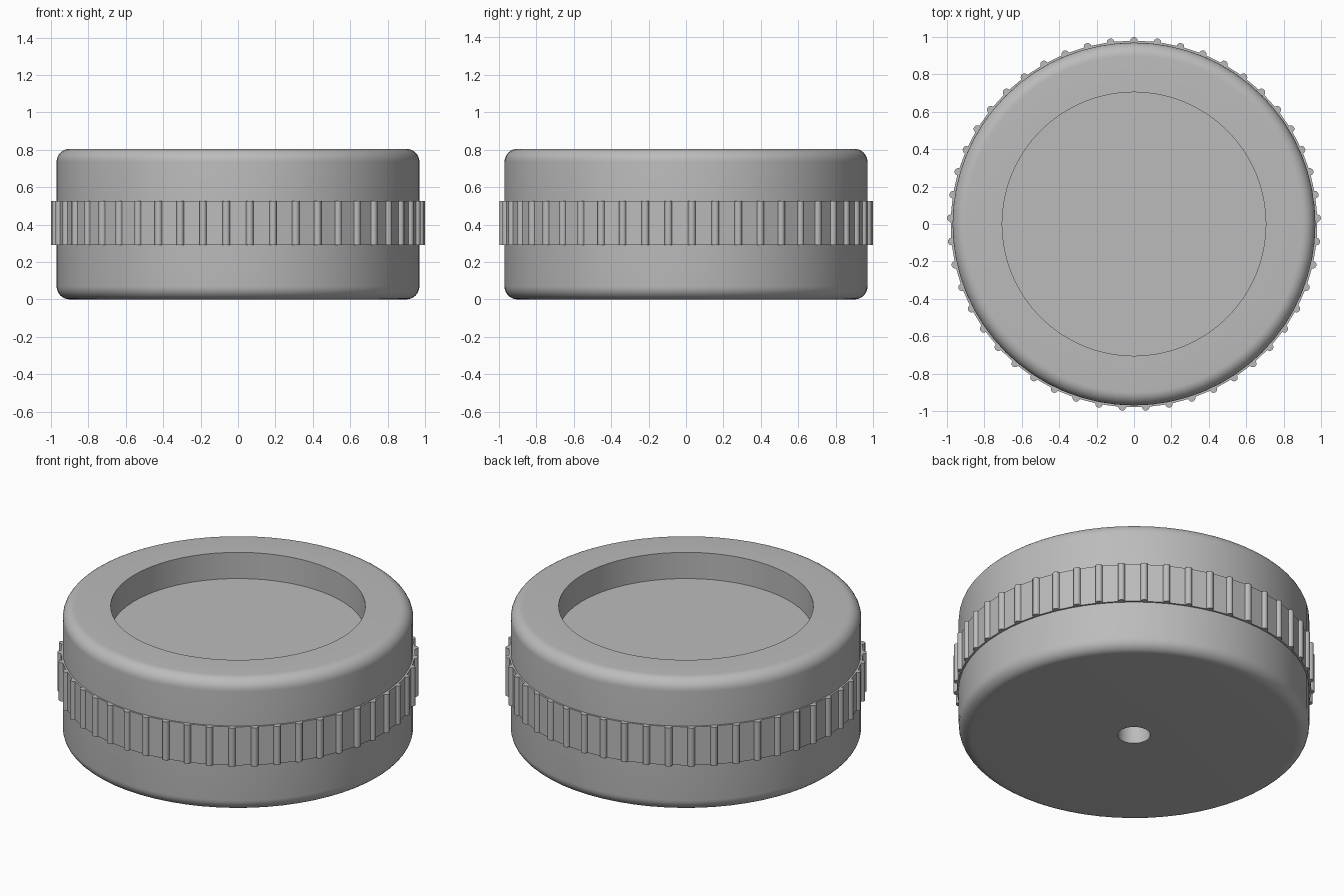
import bpy, bmesh, math

cube = bpy.data.objects.get("Cube")
if cube:
    bpy.data.objects.remove(cube, do_unlink=True)

grey = bpy.data.materials.new("plain grey")
grey.use_nodes = True
GREY = (0.5, 0.5, 0.5, 1)
grey.diffuse_color = GREY
grey.node_tree.nodes["Principled BSDF"].inputs["Base Color"].default_value = GREY


def finish(bm, name, angle):
    bmesh.ops.recalc_face_normals(bm, faces=bm.faces)
    mesh = bpy.data.meshes.new(name)
    bm.to_mesh(mesh)
    bm.free()
    mesh.materials.append(grey)
    obj = bpy.data.objects.new(name, mesh)
    bpy.context.collection.objects.link(obj)
    bpy.ops.object.select_all(action="DESELECT")
    obj.select_set(True)
    bpy.context.view_layer.objects.active = obj
    bpy.ops.object.shade_smooth_by_angle(angle=math.radians(angle))
    return obj


def corner(r, z, size, start):
    """Quarter-circle of profile points around (r, z)."""
    angles = [math.radians(start + 90 * i / 8) for i in range(9)]
    return [(r + size * math.cos(a), z + size * math.sin(a)) for a in angles]


# Body: one lathed profile with rounded rims, a dished top and a blind hole below
RADIUS, HEIGHT, ROUND = 0.97, 0.805, 0.07
HOLE, DISH = 0.09, 0.705
profile = [(0, 0.3), (HOLE, 0.3), (HOLE, 0)]
profile += corner(RADIUS - ROUND, ROUND, ROUND, -90)
profile += corner(RADIUS - ROUND, HEIGHT - ROUND, ROUND, 0)
profile += [(DISH, HEIGHT), (DISH, HEIGHT - 0.16), (0, HEIGHT - 0.16)]

bm = bmesh.new()
verts = [bm.verts.new((r, 0, z)) for r, z in profile]
edges = [bm.edges.new(pair) for pair in zip(verts, verts[1:])]
bmesh.ops.spin(bm, geom=verts + edges, cent=(0, 0, 0), axis=(0, 0, 1),
               angle=math.tau, steps=64, use_merge=True)
bmesh.ops.remove_doubles(bm, verts=bm.verts, dist=0.0001)
finish(bm, "body", 30)

# Grip band: ring whose outline carries evenly spaced rounded ribs
RIBS, BAND, RIB = 49, 0.98, 0.02
LOW, HIGH = 0.29, 0.525
outline = []
for i in range(RIBS):
    mid = math.pi / 2 + math.tau * i / RIBS
    for k in range(7):
        a = math.pi * k / 6
        r = BAND + RIB * math.sin(a)
        t = mid - RIB * math.cos(a) / BAND
        outline.append((r * math.cos(t), r * math.sin(t)))

bm = bmesh.new()
loops = []
for z, scale in ((LOW, 0.97), (LOW, 1), (HIGH, 1), (HIGH, 0.97)):
    ring = []
    for x, y in outline:
        s = 1 if scale == 1 else 0.95 / math.hypot(x, y)
        ring.append(bm.verts.new((x * s, y * s, z)))
    loops.append(ring)
count = len(outline)
for j in range(4):
    a, b = loops[j], loops[(j + 1) % 4]
    for i in range(count):
        n = (i + 1) % count
        bm.faces.new((a[i], a[n], b[n], b[i]))
finish(bm, "grip_band", 35)
